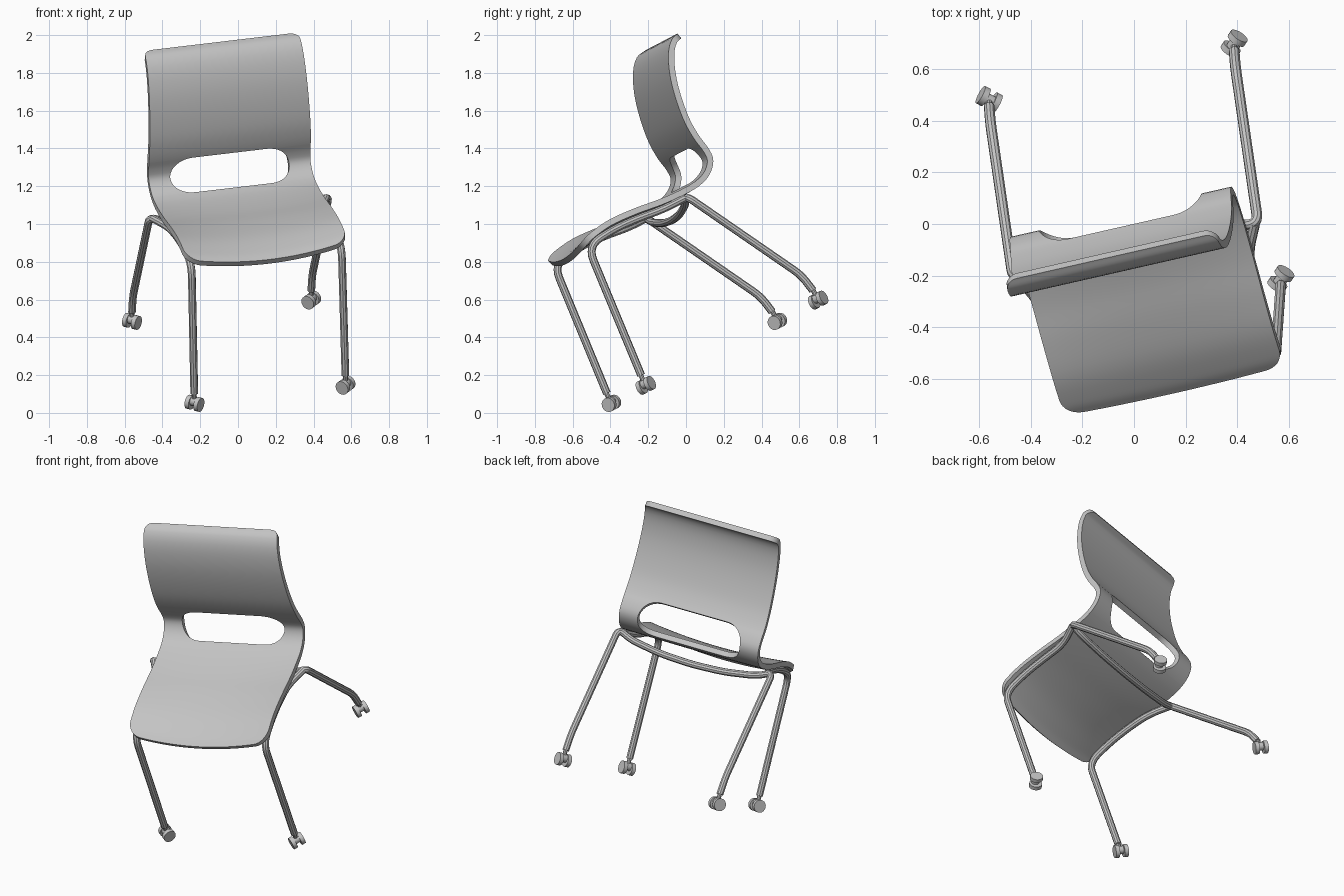
import bpy, bmesh, math
from mathutils import Vector, Matrix

cube = bpy.data.objects.get("Cube")
if cube:
    bpy.data.objects.remove(cube, do_unlink=True)

# Tilted frame the whole chair is built in (side, back and up directions)
side = Vector((0.9685, 0.22, 0.115)).normalized()
back = Vector((-0.2515, 0.868, 0.429))
back = (back - side * back.dot(side)).normalized()
up = side.cross(back)
FRAME = Matrix((side, back, up)).transposed().to_4x4()
FRAME.translation = (0.104, -0.056, 0.174)

grey = bpy.data.materials.new("plain_grey")
grey.use_nodes = True
grey.diffuse_color = (0.55, 0.55, 0.55, 1)
grey.node_tree.nodes["Principled BSDF"].inputs["Base Color"].default_value = (0.55, 0.55, 0.55, 1)


def finish(name, data, thickness=0):
    """Place a part in the tilted frame, apply modifiers and smooth it."""
    obj = bpy.data.objects.new(name, data)
    bpy.context.collection.objects.link(obj)
    obj.matrix_world = FRAME
    data.materials.append(grey)
    if thickness:
        mod = obj.modifiers.new("thickness", 'SOLIDIFY')
        mod.thickness = thickness
        mod.offset = 0
    bpy.ops.object.select_all(action='DESELECT')
    obj.select_set(True)
    bpy.context.view_layer.objects.active = obj
    bpy.ops.object.convert(target='MESH')
    bpy.ops.object.shade_smooth_by_angle(angle=math.radians(35))
    return obj


def spline(points, steps=12):
    """Catmull-Rom polyline through the points."""
    pts = [Vector(p) for p in points]
    pts = [2 * pts[0] - pts[1]] + pts + [2 * pts[-1] - pts[-2]]
    out = []
    for a, b, c, d in zip(pts, pts[1:], pts[2:], pts[3:]):
        for i in range(steps):
            t = i / steps
            out.append((2 * b + (c - a) * t + (2 * a - 5 * b + 4 * c - d) * t * t
                        + (3 * b - a - 3 * c + d) * t ** 3) / 2)
    return out + [pts[-2]]


def tube(name, points, radius, fillet=0.06):
    """Round tube along a path whose corners are filleted."""
    pts = [Vector(p) for p in points]
    path = [pts[0]]
    for a, b, c in zip(pts, pts[1:], pts[2:]):
        r = min(fillet, (a - b).length * 0.49, (c - b).length * 0.49)
        p, q = b + (a - b).normalized() * r, b + (c - b).normalized() * r
        for i in range(7):
            t = i / 6
            path.append(p * (1 - t) ** 2 + 2 * b * t * (1 - t) + q * t * t)
    path.append(pts[-1])
    curve = bpy.data.curves.new(name, 'CURVE')
    curve.dimensions = '3D'
    curve.bevel_depth = radius
    curve.bevel_resolution = 3
    curve.use_fill_caps = True
    line = curve.splines.new('POLY')
    line.points.add(len(path) - 1)
    for point, co in zip(line.points, path):
        point.co = (*co, 1)
    finish(name, curve)


# Seat and back shell: side profile (depth, height) swept across the width
profile = spline([(-.225, .862), (-.17, .88), (-.05, .898), (.1, .893), (.25, .877),
                  (.38, .872), (.48, .88), (.55, .91), (.592, .96), (.595, 1.02),
                  (.58, 1.1), (.575, 1.2), (.588, 1.32), (.612, 1.43), (.645, 1.52),
                  (.68, 1.58), (.715, 1.612), (.758, 1.622)])
lengths = [0]
for p, q in zip(profile, profile[1:]):
    lengths.append(lengths[-1] + (q - p).length)
TOTAL = lengths[-1]
HOLE_MID, HOLE_R, HOLE_FLAT = 0.848, 0.118, 0.207
FRONT_R, TOP_R = 0.08, 0.05


def at_length(t):
    for i in range(1, len(lengths)):
        if t <= lengths[i] or i == len(lengths) - 1:
            f = (t - lengths[i - 1]) / (lengths[i] - lengths[i - 1])
            return profile[i - 1].lerp(profile[i], min(f, 1))


def half_width(t):
    w = 0.442 - 0.02 * max(0, (t - 1) / (TOTAL - 1))
    for gap, r in ((t, FRONT_R), (TOTAL - t, TOP_R)):
        if gap < r:
            w -= r - math.sqrt(max(0, r * r - (r - gap) ** 2))
    return w


def span(a, b, n):
    return [a + (b - a) * i / n for i in range(n)]


low, high = HOLE_MID - HOLE_R, HOLE_MID + HOLE_R
rows = [FRONT_R * (1 - math.cos(i * math.pi / 16)) for i in range(8)]
rows += span(FRONT_R, low, 20)
rows += [HOLE_MID - HOLE_R * math.cos(i * math.pi / 20) for i in range(20)]
rows += span(high, TOTAL - TOP_R, 22)
rows += [TOTAL - TOP_R * (1 - math.sin(i * math.pi / 16)) for i in range(9)]
OUTER, INNER = 6, 10
bm = bmesh.new()
grid = []
for t in rows:
    w, h = half_width(t), HOLE_FLAT
    if low < t < high:
        h += math.sqrt(max(0, HOLE_R ** 2 - (t - HOLE_MID) ** 2))
    p = at_length(t)
    line = []
    for s in span(-w, -h, OUTER) + span(-h, h, INNER) + span(h, w, OUTER) + [w]:
        belly = 1 - (s / 0.442) ** 2
        bow = 0.03 * belly * max(0, 1 - t / 0.4)
        dish = 0.04 * belly * max(0, 1 - t / low)
        line.append(bm.verts.new((s, p.x - bow, p.y - dish)))
    grid.append(line)
for j in range(len(rows) - 1):
    in_hole = low < (rows[j] + rows[j + 1]) / 2 < high
    for i in range(2 * OUTER + INNER):
        if not (in_hole and OUTER <= i < OUTER + INNER):
            bm.faces.new((grid[j][i], grid[j][i + 1], grid[j + 1][i + 1], grid[j + 1][i]))
bmesh.ops.delete(bm, geom=[v for v in bm.verts if not v.link_faces], context='VERTS')
shell = bpy.data.meshes.new("seat_shell")
bm.to_mesh(shell)
bm.free()
finish("seat_shell", shell, 0.032)

# Rear legs joined by the sagging bar below the seat
rear_half = [(.49, .765, .1), (.49, .745, .2), (.49, .373, .848)]
bar = [(.4, .37, .805), (.2, .37, .774)]
right_half = [(-x, y, z) for x, y, z in reversed(rear_half + bar)]
tube("rear_leg_frame", rear_half + bar + [(0, .37, .765)] + right_half, 0.021)


def caster(name, x, y, sign):
    """Twin-wheel caster with a hub, turned outwards."""
    axis = Vector((sign, 1, 0)).normalized()
    turn = axis.to_track_quat('Z', 'Y').to_matrix().to_4x4()
    bm = bmesh.new()
    for offset, radius, depth in ((-.027, .038, .024), (.027, .038, .024), (0, .024, .04)):
        lift = 0.01 if offset == 0 else 0
        place = Matrix.Translation(Vector((x, y, .042 + lift)) + axis * offset) @ turn
        bmesh.ops.create_cone(bm, cap_ends=True, segments=20, radius1=radius,
                              radius2=radius, depth=depth, matrix=place)
    mesh = bpy.data.meshes.new(name)
    bm.to_mesh(mesh)
    bm.free()
    finish(name, mesh)


# Mirrored front legs, stems and casters
for label, m in (("left", 1), ("right", -1)):
    tube(label + "_front_leg", [(m * x, y, z) for x, y, z in (
        (.475, .372, .838), (.415, .25, .836), (.41, .1, .853), (.41, -.04, .858),
        (.41, -.21, .838), (.413, -.262, .1))], 0.021, 0.08)
    for end, x, y in (("front", .413, -.264), ("rear", .49, .767)):
        tube(f"{label}_{end}_stem", [(m * x, y, .11), (m * x, y, .05)], 0.013)
        caster(f"{label}_{end}_caster", m * x, y, m)
